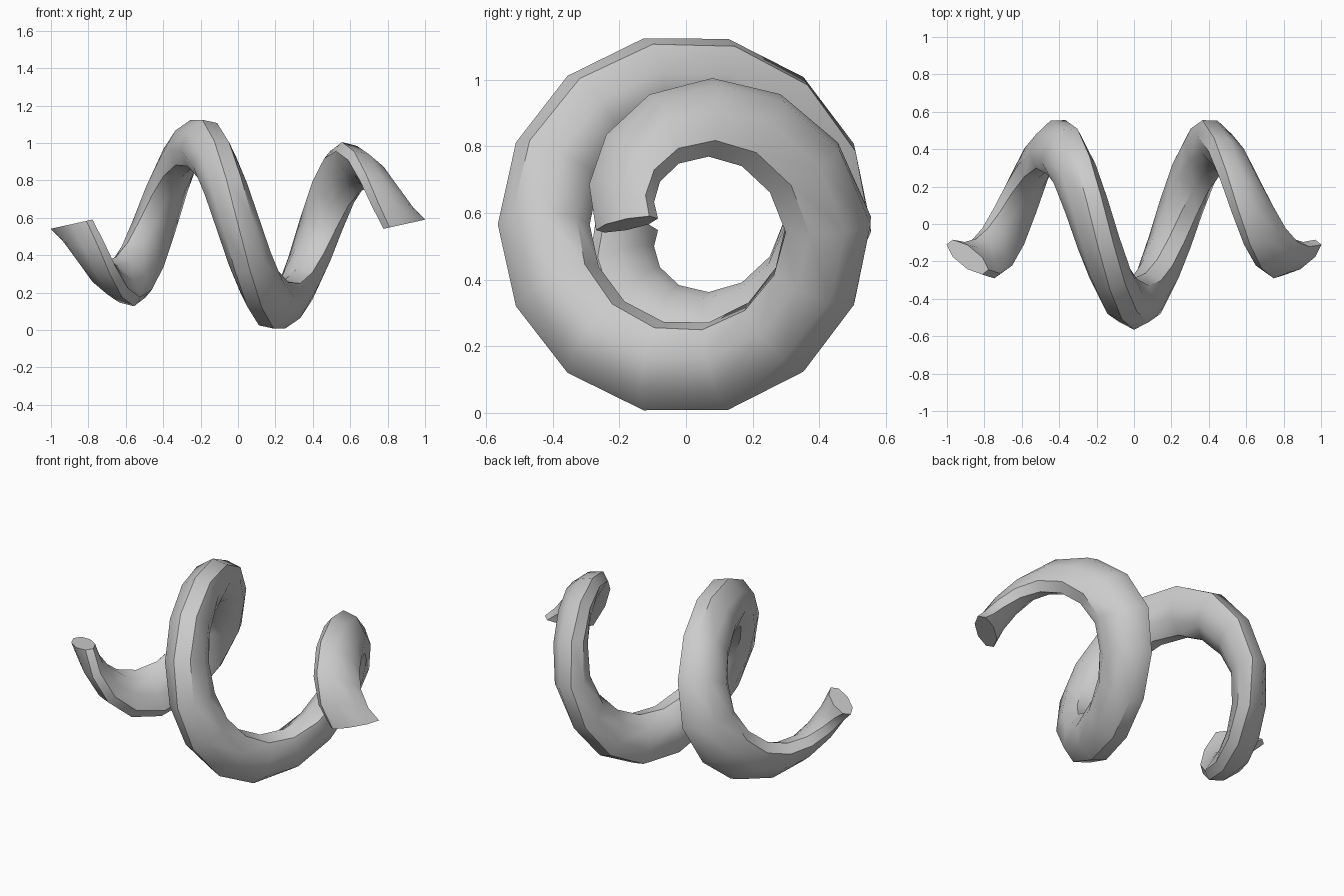
import bpy
import bmesh
from math import sin, cos, pi

if "Cube" in bpy.data.objects:
    bpy.data.objects.remove(bpy.data.objects["Cube"], do_unlink=True)

STEPS = 28         # segments along the coil, two full turns
SIDES = 8          # corners of the tube section
AXIS_Z = 0.566     # height of the coil axis
HALF_WIDTH = 0.112  # half width of the tube along the axis

grey = bpy.data.materials.new("plain grey")
grey.use_nodes = True
colour = (0.6, 0.6, 0.6, 1)
grey.diffuse_color = colour
grey.node_tree.nodes["Principled BSDF"].inputs["Base Color"].default_value = colour


def ring_points(turn):
    """Corners of the tube section at a turn angle measured from the middle."""
    quarter = turn / (pi / 2)
    taper = max(0, abs(quarter) - 2) / 2
    # The coil is a touch taller than it is deep
    coil_radius = 0.427 - 0.25 * taper + 0.01 * sin(turn) ** 2
    tube_radius = 0.138 - 0.045 * taper
    skew = 0.2 * quarter
    for i in range(SIDES):
        a = 2 * pi * i / SIDES
        dx = HALF_WIDTH * sin(a)
        radial = coil_radius + tube_radius * cos(a + skew)
        lean = -(0.3 - 0.08 * taper) * dx
        yield (0.2225 * quarter + dx,
               -radial * cos(turn) + lean * sin(turn),
               AXIS_Z - radial * sin(turn) - lean * cos(turn))


# Tapering coil tube
bm = bmesh.new()
rings = []
for s in range(STEPS + 1):
    turn = -2 * pi + 4 * pi * s / STEPS
    rings.append([bm.verts.new(p) for p in ring_points(turn)])
for r0, r1 in zip(rings, rings[1:]):
    for i in range(SIDES):
        j = (i + 1) % SIDES
        bm.faces.new((r0[i], r0[j], r1[j], r1[i]))

# Flat end caps
bm.faces.new(rings[0])
bm.faces.new(rings[-1])
bmesh.ops.recalc_face_normals(bm, faces=bm.faces)

mesh = bpy.data.meshes.new("coil")
bm.to_mesh(mesh)
bm.free()
mesh.materials.append(grey)
coil = bpy.data.objects.new("coil", mesh)
bpy.context.collection.objects.link(coil)

bpy.ops.object.select_all(action="DESELECT")
coil.select_set(True)
bpy.context.view_layer.objects.active = coil
bpy.ops.object.shade_smooth_by_angle(angle=pi / 4)
